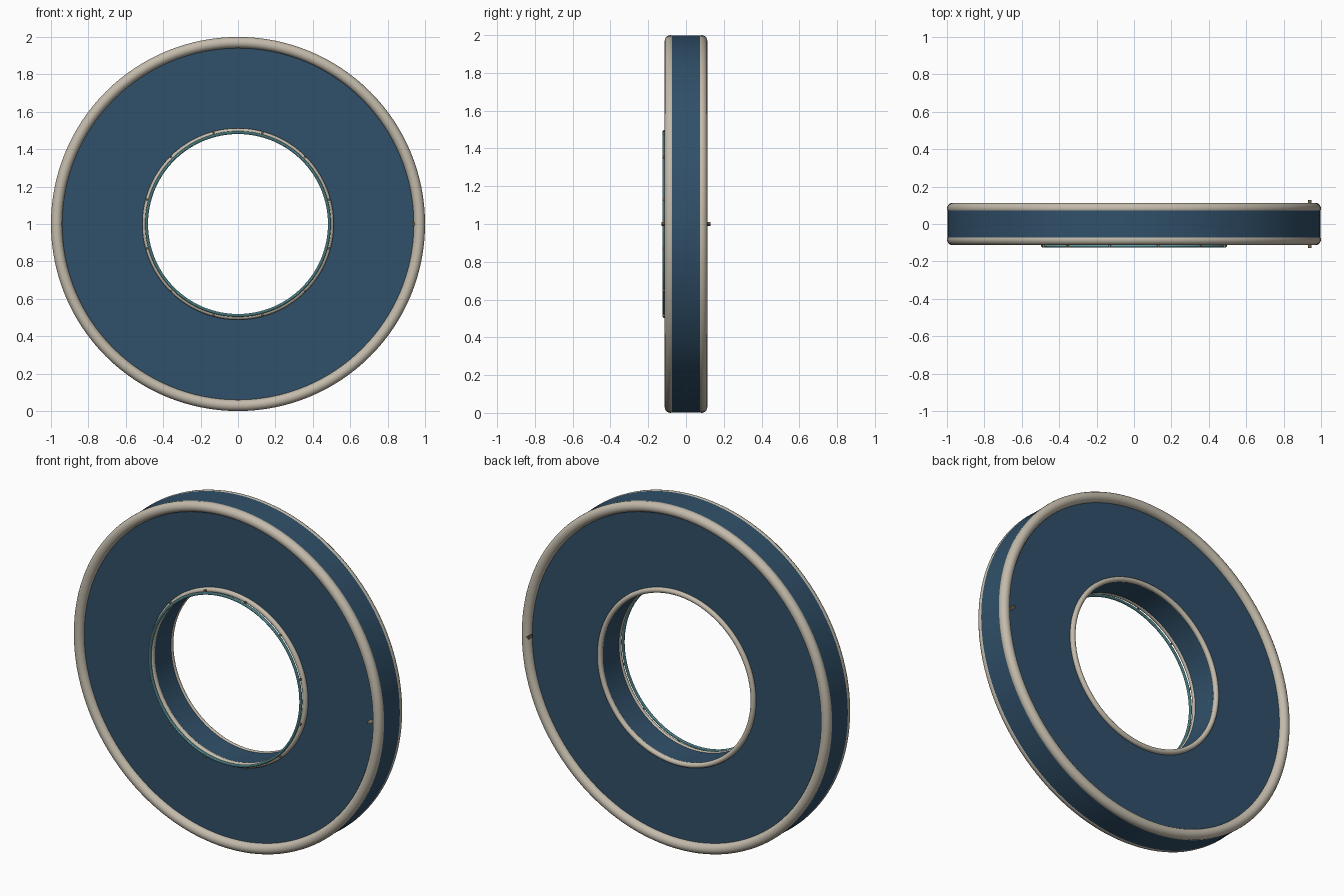
import bpy, math
from mathutils import Vector

if "Cube" in bpy.data.objects:
    bpy.data.objects.remove(bpy.data.objects["Cube"])

SEG = 128
CENTRE = Vector((0, 0, 1))


def material(name, rgb):
    m = bpy.data.materials.new(name)
    m.diffuse_color = (*rgb, 1)
    m.use_nodes = True
    m.node_tree.nodes["Principled BSDF"].inputs["Base Color"].default_value = m.diffuse_color
    return m


blue = material("deep blue", (0.030, 0.080, 0.142))
cream = material("warm stone", (0.55, 0.50, 0.41))
cyan = material("pale cyan", (0.20, 0.58, 0.64))
bronze = material("bronze", (0.24, 0.19, 0.12))


def lathe(name, profile, mat, seg=SEG):
    """Spin a closed (radius, y) profile about the y axis through the centre."""
    n = len(profile)
    verts, faces = [], []
    for i in range(seg):
        a = 2 * math.pi * i / seg
        verts += [CENTRE + Vector((r * math.cos(a), y, r * math.sin(a))) for r, y in profile]
        j = (i + 1) % seg
        for k in range(n):
            l = (k + 1) % n
            faces.append((i * n + k, i * n + l, j * n + l, j * n + k))
    me = bpy.data.meshes.new(name)
    me.from_pydata(verts, [], faces)
    me.materials.append(mat)
    ob = bpy.data.objects.new(name, me)
    bpy.context.collection.objects.link(ob)
    bpy.ops.object.select_all(action='DESELECT')
    ob.select_set(True)
    bpy.context.view_layer.objects.active = ob
    bpy.ops.object.shade_smooth_by_angle(angle=math.radians(35))
    return ob


def tube(name, radius, minor, y, mat, sides=16):
    """Round ring at a given depth."""
    step = 2 * math.pi / sides
    return lathe(name, [(radius + minor * math.cos(k * step), y + minor * math.sin(k * step))
                        for k in range(sides)], mat)


# Thick disc with a central hole
lathe("ring_body", [(0.487, -0.08), (0.487, 0.08), (0.998, 0.08), (0.998, -0.08)], blue)

# Rounded trims on both faces
for side, y in (("front", -1), ("back", 1)):
    tube(side + "_outer_trim", 0.97, 0.03, y * 0.083, cream)
    tube(side + "_inner_trim", 0.497, 0.015, y * 0.086, cream)

# Thin glowing ring standing in front of the hole
tube("glow_ring", 0.489, 0.008, -0.117, cyan, 10)

# Small studs around the glow ring
for k in range(12):
    a = math.radians(15 + 30 * k)
    bpy.ops.mesh.primitive_cube_add(
        size=0.011, location=CENTRE + Vector((0.503 * math.cos(a), -0.119, 0.503 * math.sin(a))),
        rotation=(0, -a, 0))
    ob = bpy.context.object
    ob.name = f"ring_stud_{k + 1}"
    ob.data.materials.append(bronze)

# Small pointed markers on the right edge, one per face
for side, y in (("front", -1), ("back", 1)):
    bpy.ops.mesh.primitive_cylinder_add(vertices=3, radius=0.012, depth=0.035,
                                        location=(0.936, y * 0.112, 1),
                                        rotation=(math.pi / 2, math.pi / 2, 0))
    ob = bpy.context.object
    ob.name = side + "_marker"
    ob.data.materials.append(bronze)

# Make all face normals point outwards
for ob in bpy.context.scene.objects:
    bpy.ops.object.select_all(action='DESELECT')
    ob.select_set(True)
    bpy.context.view_layer.objects.active = ob
    bpy.ops.object.mode_set(mode='EDIT')
    bpy.ops.mesh.select_all(action='SELECT')
    bpy.ops.mesh.normals_make_consistent(inside=False)
    bpy.ops.object.mode_set(mode='OBJECT')
